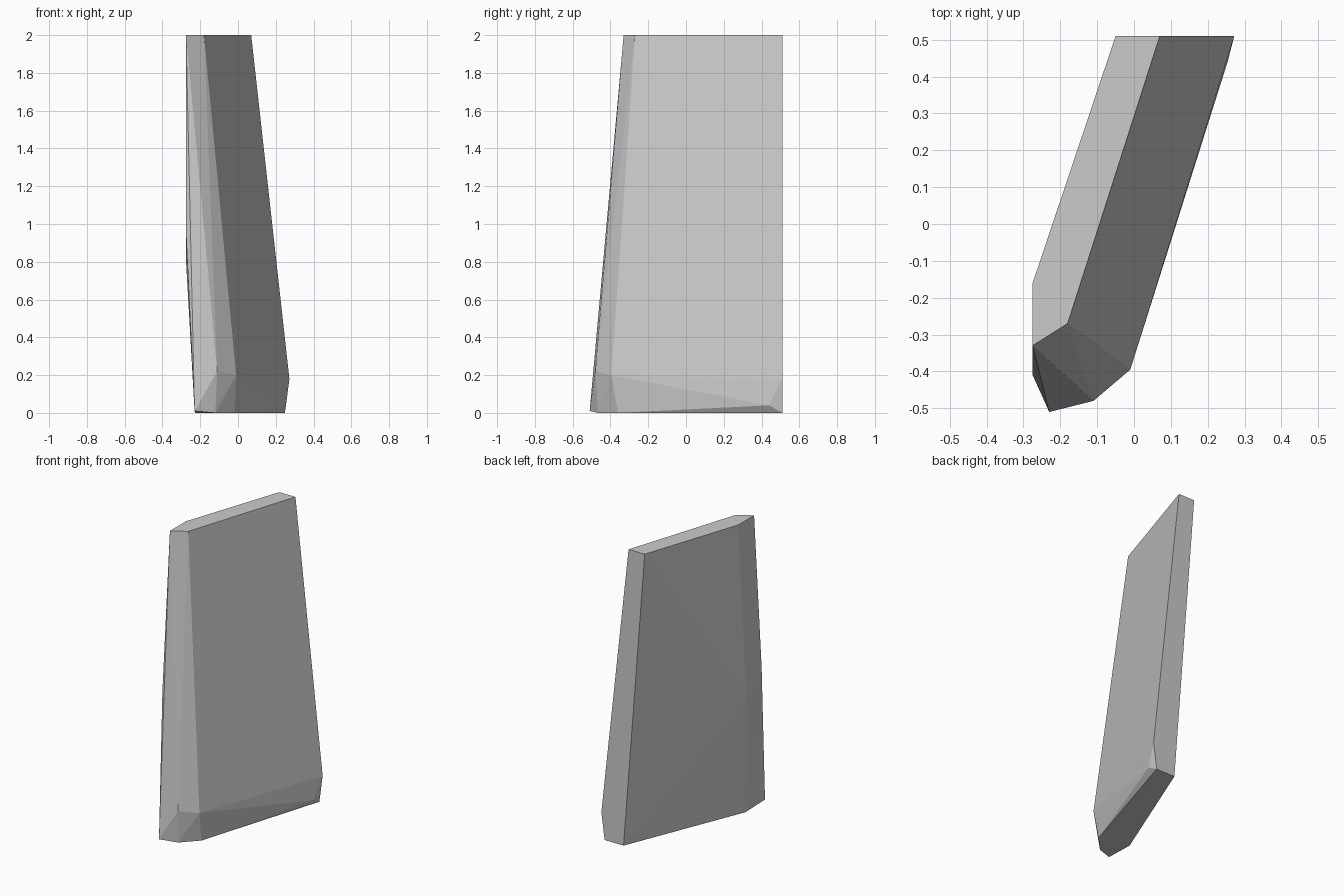
import bpy, bmesh

if "Cube" in bpy.data.objects:
    bpy.data.objects.remove(bpy.data.objects["Cube"])

# Corner rings of the leaning, chipped stone slab, from top to bottom
top_rim = [(-0.05, 0.51, 2), (0.07, 0.51, 2), (-0.18, -0.27, 2),
           (-0.275, -0.33, 2), (-0.275, -0.16, 2)]
left_chip = [(-0.275, -0.41, 0.95), (-0.275, -0.25, 0.8)]
lower_bevel = [(0.272, 0.51, 0.18), (-0.01, -0.395, 0.2),
               (-0.11, -0.48, 0.22), (0.254, 0.44, 0.04)]
base = [(0.107, 0.51, 0), (0.248, 0.51, 0), (-0.02, -0.36, 0),
        (-0.12, -0.465, 0), (-0.23, -0.51, 0.01), (-0.225, -0.31, 0)]

# Wrap the rings in one flat-faced convex solid
bm = bmesh.new()
for p in top_rim + left_chip + lower_bevel + base:
    bm.verts.new(p)
hull = bmesh.ops.convex_hull(bm, input=bm.verts)
loose = [v for v in bm.verts if not v.link_faces]
bmesh.ops.delete(bm, geom=loose, context='VERTS')
bmesh.ops.dissolve_limit(bm, angle_limit=0.005, verts=bm.verts, edges=bm.edges)
bmesh.ops.recalc_face_normals(bm, faces=bm.faces)

mesh = bpy.data.meshes.new("stone_slab")
bm.to_mesh(mesh)
bm.free()
bpy.context.collection.objects.link(bpy.data.objects.new("stone_slab", mesh))
